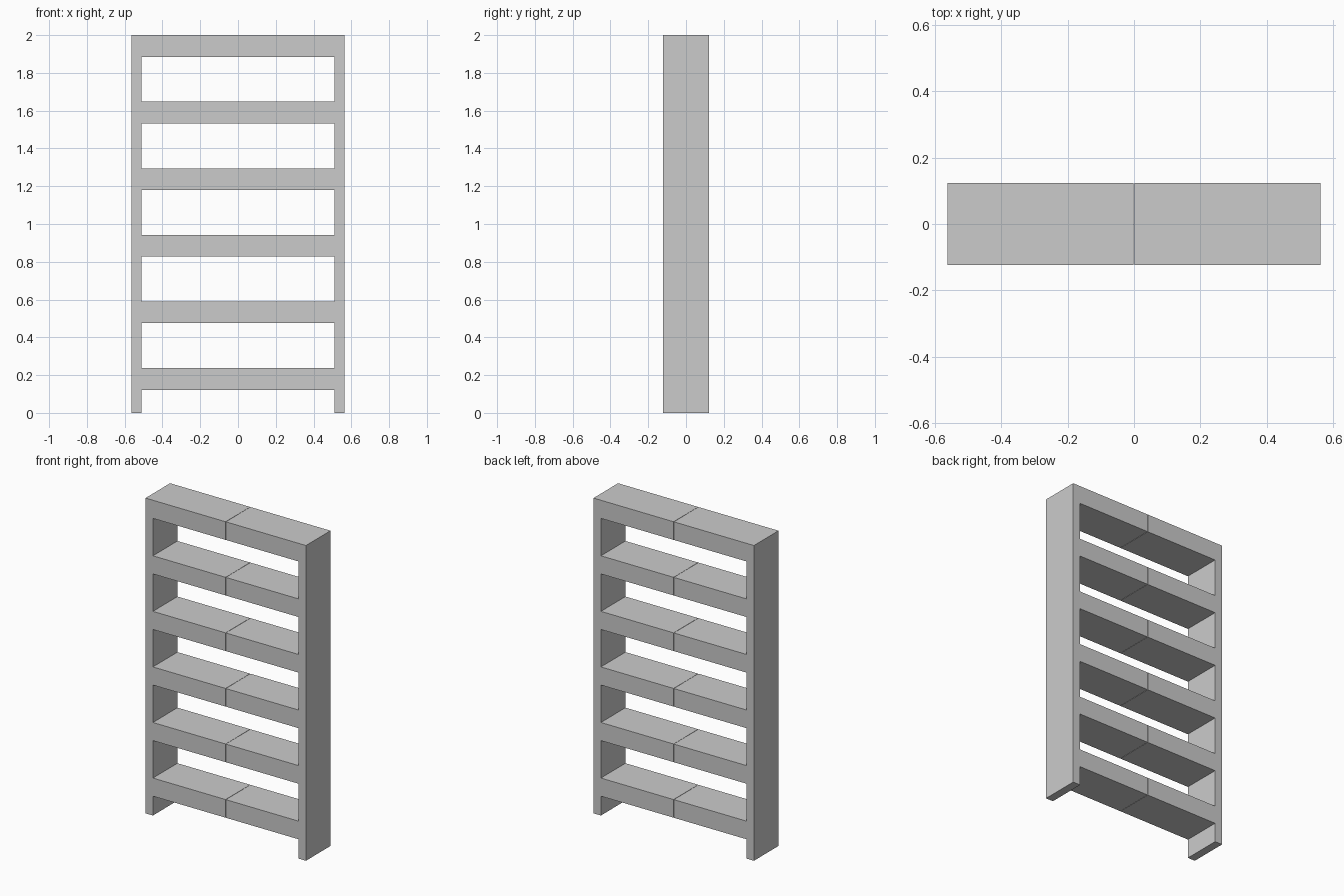
import bpy
import bmesh

if "Cube" in bpy.data.objects:
    bpy.data.objects.remove(bpy.data.objects["Cube"])

HALF_W, INNER_X, HALF_D = 0.563, 0.511, 0.123
HEIGHT, THICK, PITCH, SHELVES = 2.0, 0.115, 0.3525, 6
SEAM = 0.001  # half of the hairline joint in the middle


def comb_profile():
    """Outline of one half: an upright with shelf arms reaching to the centre."""
    pts = [(INNER_X, 0), (HALF_W, 0), (HALF_W, HEIGHT)]
    for i in range(SHELVES):
        top = HEIGHT - i * PITCH
        pts += [(SEAM, top), (SEAM, top - THICK), (INNER_X, top - THICK)]
        if i < SHELVES - 1:
            pts.append((INNER_X, top - PITCH))
    return pts


def build_half(name, side):
    bm = bmesh.new()
    face = bm.faces.new([bm.verts.new((side * x, -HALF_D, z)) for x, z in comb_profile()])
    ext = bmesh.ops.extrude_face_region(bm, geom=[face], use_keep_orig=True)
    moved = [v for v in ext["geom"] if isinstance(v, bmesh.types.BMVert)]
    bmesh.ops.translate(bm, vec=(0, 2 * HALF_D, 0), verts=moved)
    bmesh.ops.recalc_face_normals(bm, faces=bm.faces)
    mesh = bpy.data.meshes.new(name)
    bm.to_mesh(mesh)
    bm.free()
    bpy.context.collection.objects.link(bpy.data.objects.new(name, mesh))


# Left and right halves of the shelf rack, meeting at the middle joint
build_half("right_shelf_frame", 1)
build_half("left_shelf_frame", -1)
